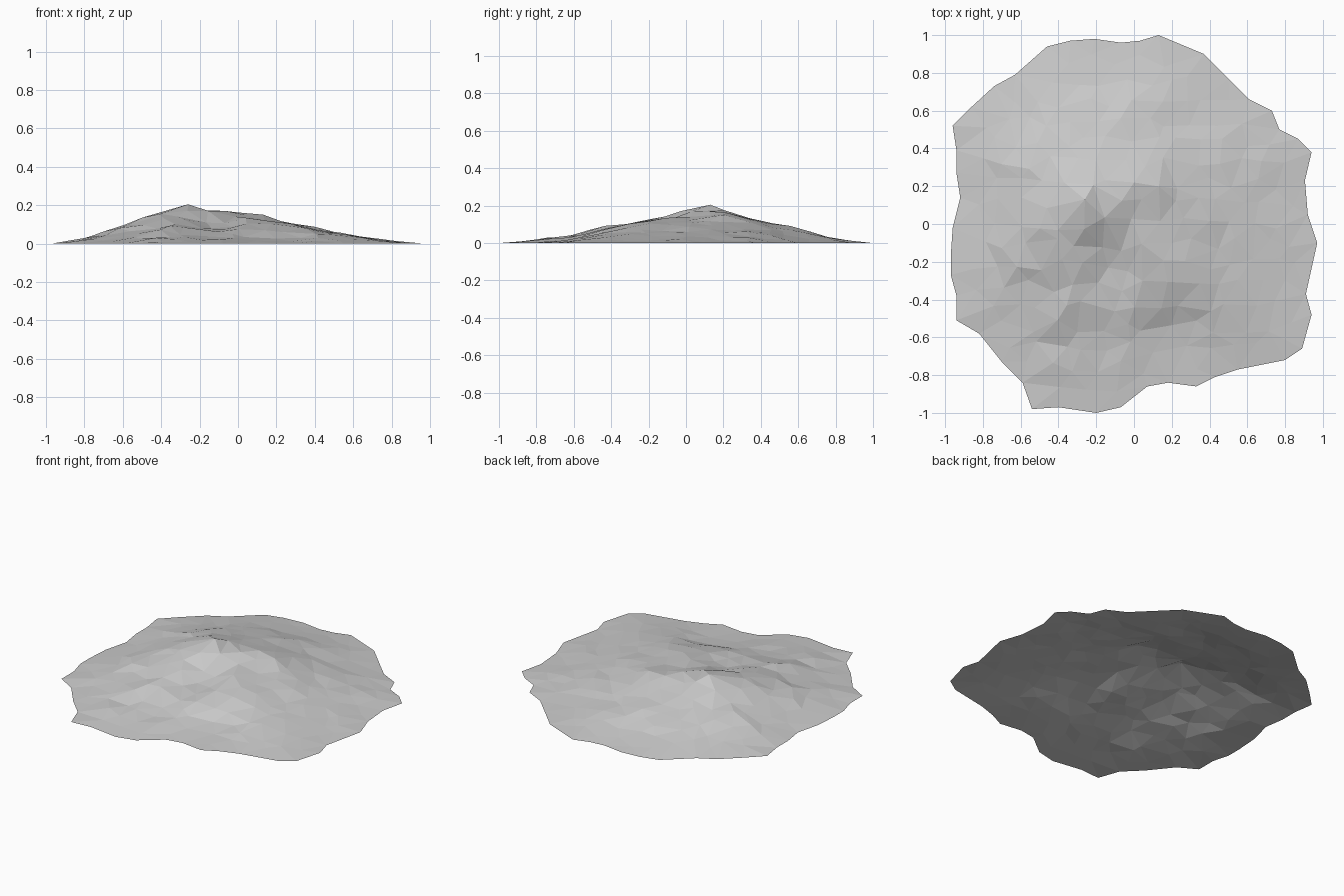
import bpy
import math
import random
from mathutils import Vector
from mathutils.geometry import delaunay_2d_cdt

default_cube = bpy.data.objects.get("Cube")
if default_cube:
    bpy.data.objects.remove(default_cube, do_unlink=True)

random.seed(4)
SUMMIT = Vector((-.26, .13))
PEAK_HEIGHT = .205
SPACING = .125

# Ragged ground outline, counter-clockwise from the left side
OUTLINE = [Vector(p) for p in (
    (.97, -.1), (.92, .05), (.905, .23), (.94, .38), (.87, .45), (.77, .5),
    (.73, .6), (.61, .66), (.5, .77), (.37, .9), (.25, .95), (.13, 1),
    (.03, .97), (-.07, .96), (-.21, .98), (-.34, .97), (-.46, .94),
    (-.63, .79), (-.74, .73), (-.86, .62), (-.96, .52), (-.94, .39),
    (-.94, .27), (-.92, .14), (-.96, -.02), (-.97, -.17), (-.97, -.27),
    (-.94, -.38), (-.94, -.51), (-.82, -.58), (-.7, -.73), (-.59, -.84),
    (-.54, -.98), (-.4, -.97), (-.2, -1), (-.07, -.97), (.07, -.86),
    (.18, -.84), (.33, -.86), (.43, -.81), (.55, -.77), (.8, -.72),
    (.89, -.66), (.94, -.48), (.91, -.37))]
EDGES = list(zip(OUTLINE, OUTLINE[1:] + OUTLINE[:1]))

# Local swells and hollows: centre x, centre y, radius, height
SWELLS = (
    (-.12, -.22, .15, -.04), (.06, .02, .07, -.015), (.12, .22, .16, .022),
    (-.45, -.02, .12, .014), (.1, -.36, .16, .02), (-.3, -.42, .12, .012),
    (.2, -.58, .14, -.018), (-.2, -.6, .15, -.015), (.32, .0, .15, .012))


def cross(a, b):
    return a.x * b.y - a.y * b.x


def rim_fraction(point):
    """Position from the summit (zero) to the outline (one)."""
    ray = point - SUMMIT
    if ray.length < .001:
        return 0
    hits = []
    for a, b in EDGES:
        side = b - a
        det = cross(ray, side)
        if abs(det) > 1e-9:
            reach = cross(a - SUMMIT, side) / det
            along = cross(a - SUMMIT, ray) / det
            if reach > 0 and -.001 <= along <= 1.001:
                hits.append(reach)
    return 1 / min(hits) if hits else 2


def edge_distance(point):
    best = math.inf
    for a, b in EDGES:
        side = b - a
        s = max(0, min(1, (point - a).dot(side) / side.length_squared))
        best = min(best, (point - a - side * s).length)
    return best


def height(point):
    t = rim_fraction(point)
    if t >= .999:
        return 0
    z = PEAK_HEIGHT * (1 - t) ** 1.3
    for x, y, radius, rise in SWELLS:
        gap = (point - Vector((x, y))).length / radius
        z += rise * math.exp(-gap * gap)
    if t > 0:
        z += random.uniform(-.009, .009) * min(1, 2 * (1 - t))
    return max(.002, min(z, PEAK_HEIGHT))


# Irregular triangular grid of ground points inside the outline
points = OUTLINE + [SUMMIT]
row_step = SPACING * math.sqrt(3) / 2
for row in range(-9, 10):
    for column in range(-9, 10):
        p = Vector(((column + row % 2 / 2) * SPACING, row * row_step))
        p += Vector((random.uniform(-.035, .035), random.uniform(-.035, .035)))
        far_from_summit = (p - SUMMIT).length > SPACING * .6
        if far_from_summit and rim_fraction(p) < 1 and edge_distance(p) > .07:
            points.append(p)

# Open faceted shell over the ground points
count = len(OUTLINE)
flat, _, faces, *_ = delaunay_2d_cdt(points, [], [list(range(count))], 1, 1e-5)
mesh = bpy.data.meshes.new("mound")
mesh.from_pydata([(p.x, p.y, height(p)) for p in flat], [], faces)
mesh.update()
mound = bpy.data.objects.new("mound", mesh)
bpy.context.collection.objects.link(mound)

# Single stone grey
stone = bpy.data.materials.new("stone_grey")
stone.use_nodes = True
grey = (.6, .6, .6, 1)
stone.diffuse_color = grey
stone.node_tree.nodes["Principled BSDF"].inputs["Base Color"].default_value = grey
mesh.materials.append(stone)
